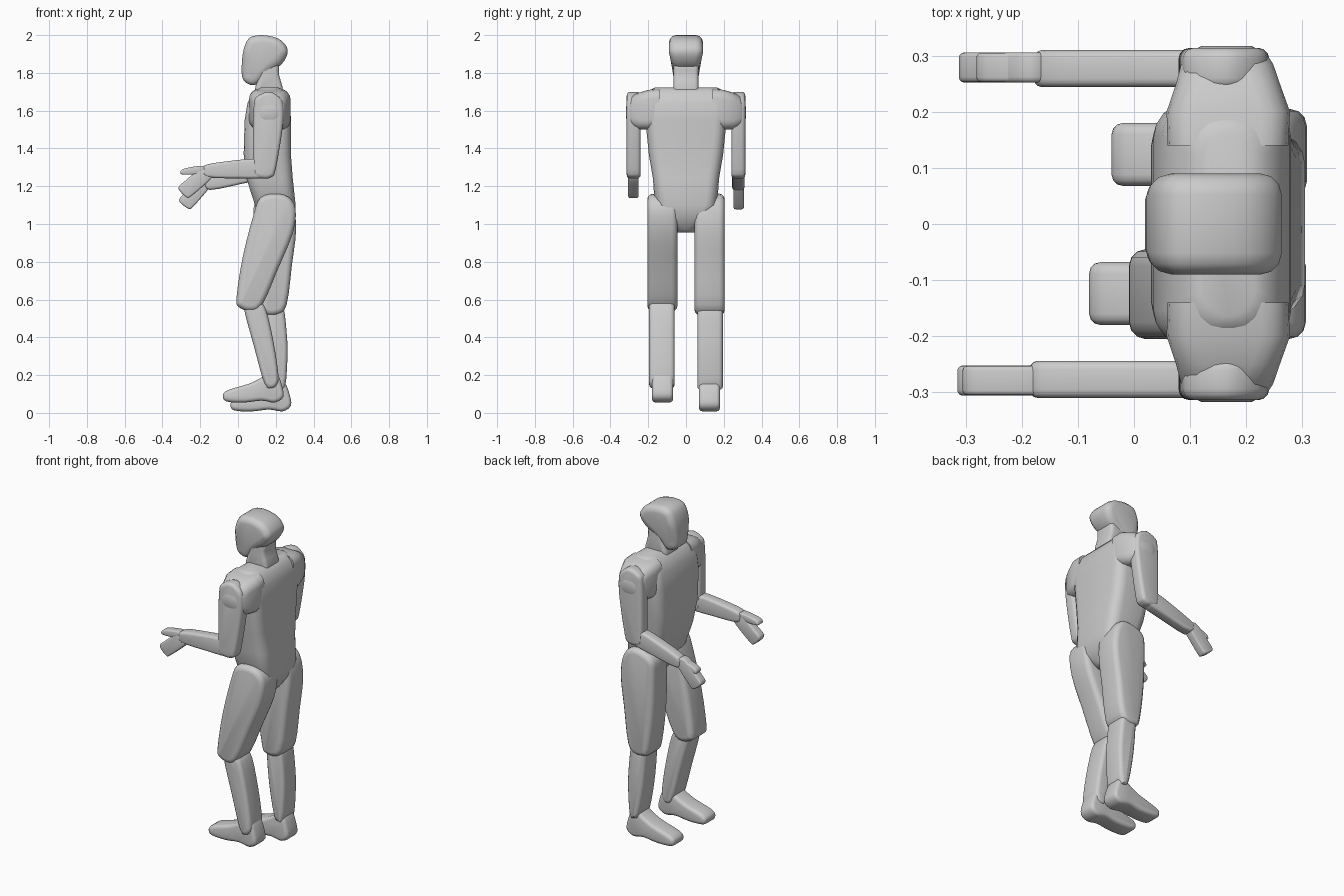
import bpy, bmesh, math

if "Cube" in bpy.data.objects:
    bpy.data.objects.remove(bpy.data.objects["Cube"])

def skin(name, rings):
    """Join equal-length closed rings into a capped smooth solid."""
    bm = bmesh.new()
    rows = [[bm.verts.new(p) for p in r] for r in rings]
    n = len(rows[0])
    for a, b in zip(rows, rows[1:]):
        for i in range(n):
            bm.faces.new((a[i], a[(i + 1) % n], b[(i + 1) % n], b[i]))
    bm.faces.new(rows[0])
    bm.faces.new(rows[-1])
    bmesh.ops.recalc_face_normals(bm, faces=bm.faces)
    me = bpy.data.meshes.new(name)
    bm.to_mesh(me)
    bm.free()
    ob = bpy.data.objects.new(name, me)
    bpy.context.collection.objects.link(ob)
    bpy.ops.object.select_all(action='DESELECT')
    ob.select_set(True)
    bpy.context.view_layer.objects.active = ob
    bpy.ops.object.shade_smooth_by_angle(angle=math.radians(40))
    return ob

def smooth(pts, k=3):
    """Closed Catmull-Rom curve through the profile points."""
    out, n = [], len(pts)
    for i in range(n):
        a, b, c, d = (pts[(i + j - 1) % n] for j in range(4))
        for s in range(k):
            t = s / k
            out.append(tuple(0.5 * (2 * b[q] + (c[q] - a[q]) * t
                       + (2 * a[q] - 5 * b[q] + 4 * c[q] - d[q]) * t * t
                       + (3 * b[q] - a[q] - 3 * c[q] + d[q]) * t ** 3) for q in (0, 1)))
    return out

def inset(pts, d):
    n, out = len(pts), []
    area = sum(pts[i - 1][0] * pts[i][1] - pts[i][0] * pts[i - 1][1] for i in range(n))
    s = 1 if area > 0 else -1
    for i, (x, z) in enumerate(pts):
        tx = pts[(i + 1) % n][0] - pts[i - 1][0]
        tz = pts[(i + 1) % n][1] - pts[i - 1][1]
        l = math.hypot(tx, tz) or 1
        out.append((x - s * tz / l * d, z + s * tx / l * d))
    return out

def slab(name, prof, y0, y1, r=0.02, taper=None):
    """Side profile (x, z) extruded across y with rounded rims."""
    pts, rings = smooth(prof), []
    angs = [math.radians(a) for a in (90, 60, 30, 0)]
    levels = [(y0 + r - r * math.sin(a), a) for a in angs]
    levels += [(y1 - r + r * math.sin(a), a) for a in reversed(angs)]
    for y, a in levels:
        rings.append([(x, y * (taper(z) if taper else 1), z)
                      for x, z in inset(pts, r * (1 - math.cos(a)))])
    return skin(name, rings)

def rrect(a0, a1, b0, b1, r, n=4):
    r = min(r, (a1 - a0) / 2.05, (b1 - b0) / 2.05)
    out = []
    for k, (ca, cb) in enumerate(((a1 - r, b1 - r), (a0 + r, b1 - r), (a0 + r, b0 + r), (a1 - r, b0 + r))):
        for i in range(n + 1):
            t = math.pi / 2 * (k + i / n)
            out.append((ca + r * math.cos(t), cb + r * math.sin(t)))
    return out

def move(pts, deg, px, pz, dx=0, dz=0):
    c, s = math.cos(math.radians(deg)), math.sin(math.radians(deg))
    return [(px + dx + (x - px) * c - (z - pz) * s, pz + dz + (x - px) * s + (z - pz) * c) for x, z in pts]

def span(side, a, b):
    return sorted((side * a, side * b))

# torso
torso = [(.955, .17, .24, .045), (.97, .15, .26, .06), (1.03, .12, .295, .115), (1.1, .09, .305, .165),
         (1.24, .045, .29, .175), (1.37, .03, .28, .197), (1.55, .035, .28, .215), (1.64, .05, .277, .217),
         (1.69, .075, .255, .2), (1.712, .1, .235, .185), (1.722, .12, .215, .165)]
skin("torso", [[(x, y, z) for x, y in rrect(x0, x1, -h, h, .06)] for z, x0, x1, h in torso])

# neck and head
slab("neck", [(.09, 1.7), (.115, 1.79), (.13, 1.85), (.21, 1.85), (.217, 1.79), (.235, 1.7), (.16, 1.68)],
     -.066, .066, .02)
head = [(.06, 1.985), (.125, 2.0), (.205, 1.985), (.25, 1.95), (.263, 1.905), (.23, 1.845), (.165, 1.8),
        (.105, 1.745), (.075, 1.735), (.04, 1.75), (.022, 1.78), (.02, 1.845), (.03, 1.925)]
slab("head", head, -.09, .09, .038, lambda z: min(1, .72 + max(0, z - 1.79) * 2.4))

# limb profiles for the -y side
thigh = [(.12, 1.14), (.19, 1.16), (.265, 1.145), (.305, 1.08), (.29, .95), (.215, .77), (.13, .575),
         (.07, .538), (.005, .56), (-.008, .61), (.025, .825), (.085, 1.06)]
shin = [(.03, .56), (.085, .35), (.14, .155), (.18, .13), (.21, .155), (.213, .21), (.19, .365),
        (.147, .55), (.1, .6), (.05, .6)]
far_shin = [(.14, .56), (.155, .35), (.19, .155), (.22, .125), (.25, .14), (.262, .3), (.258, .42),
            (.24, .56), (.2, .59), (.16, .59)]
foot = [(-.08, .09), (-.055, .12), (.06, .155), (.13, .19), (.16, .21), (.205, .21), (.233, .145),
        (.24, .085), (.195, .055), (.125, .065), (.035, .055), (-.06, .06)]
upper_arm = [(.1, 1.675), (.165, 1.7), (.22, 1.67), (.24, 1.62), (.235, 1.5), (.2, 1.29), (.18, 1.25),
             (.14, 1.24), (.09, 1.255), (.08, 1.32), (.08, 1.53), (.085, 1.635)]
forearm = [(-.185, 1.29), (-.165, 1.315), (-.05, 1.333), (.08, 1.345), (.15, 1.335), (.175, 1.29),
           (.14, 1.245), (0, 1.242), (-.165, 1.248)]
palm = [(-.315, 1.195), (-.28, 1.228), (-.235, 1.265), (-.18, 1.295), (-.145, 1.28), (-.14, 1.245),
        (-.2, 1.187), (-.255, 1.142), (-.27, 1.14), (-.3, 1.165)]
thumb = [(-.305, 1.275), (-.285, 1.293), (-.2, 1.308), (-.16, 1.3), (-.17, 1.27), (-.24, 1.262), (-.295, 1.262)]

for side, tag in ((-1, "right"), (1, "left")):
    far = side > 0
    # legs
    slab(tag + "_thigh", move(thigh, 16, .21, 1.07, -.012) if far else thigh, *span(side, .045, .205), .03)
    slab(tag + "_shin", far_shin if far else shin, *span(side, .06, .195), .022)
    slab(tag + "_foot", move(foot, 0, 0, 0, .04, -.047) if far else foot, *span(side, .068, .18), .02)
    # shoulders
    sh = [(.14, .06, .275, 1.52, 1.715), (.2, .058, .278, 1.5, 1.71), (.25, .075, .26, 1.5, 1.695),
          (.285, .084, .248, 1.51, 1.678), (.305, .095, .235, 1.53, 1.65), (.317, .12, .21, 1.56, 1.62)]
    skin(tag + "_shoulder", [[(x, side * y, z) for x, z in rrect(x0, x1, z0, z1, .05)]
                             for y, x0, x1, z0, z1 in sh])
    # arms and hands
    slab(tag + "_upper_arm", upper_arm, *span(side, .24, .314), .02)
    slab(tag + "_forearm", move(forearm, 13, .14, 1.29) if far else forearm, *span(side, .244, .31), .015)
    slab(tag + "_palm", move(palm, 8, -.23, 1.21, 0, -.055) if far else palm, *span(side, .252, .306), .01)
    slab(tag + "_thumb", move(thumb, 10, -.23, 1.28, .022, -.075) if far else thumb,
         *span(side, .253, .305), .008)
